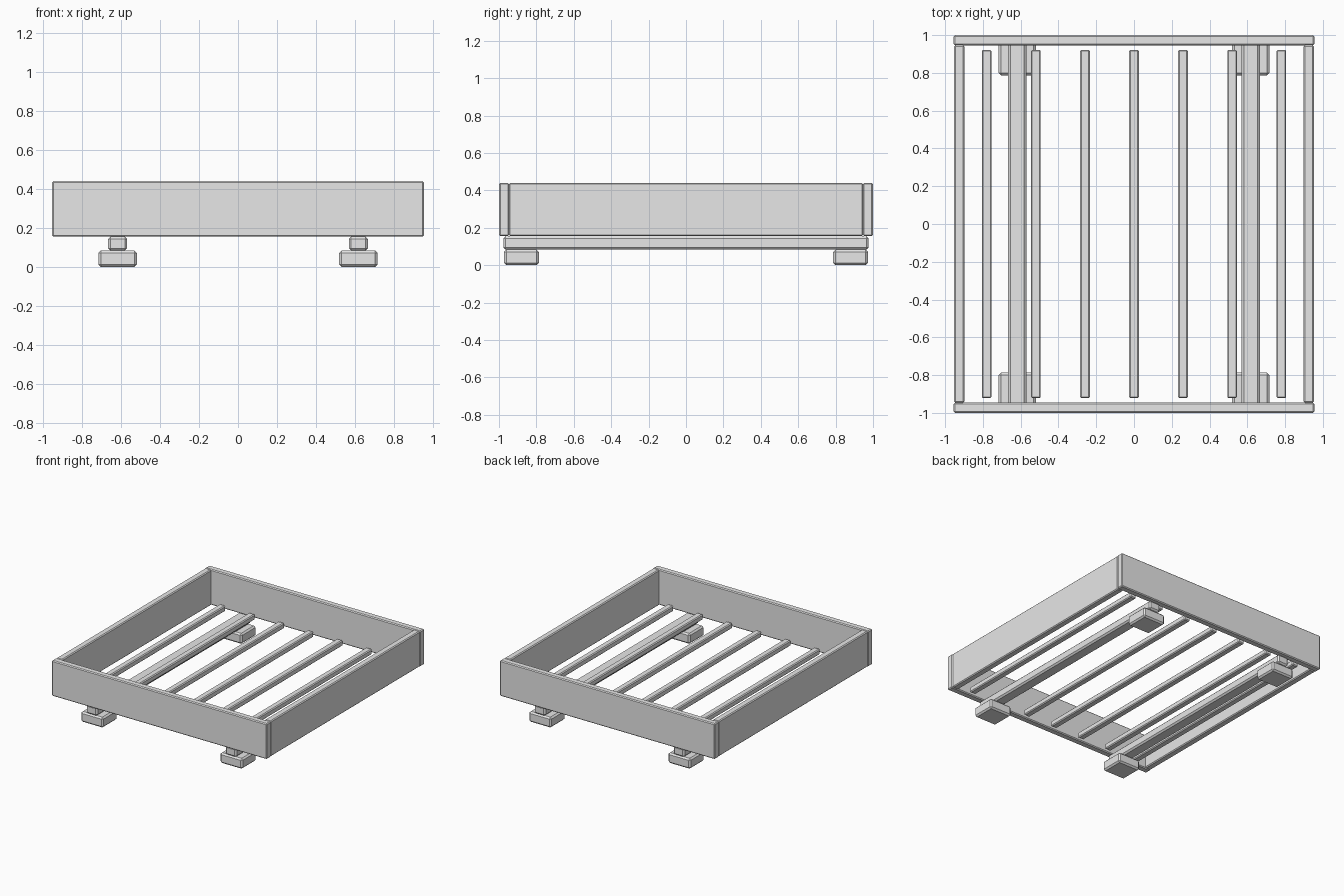
import bpy

cube = bpy.data.objects.get("Cube")
if cube:
    bpy.data.objects.remove(cube, do_unlink=True)

grey = bpy.data.materials.new("light_grey")
grey.use_nodes = True
grey.diffuse_color = (0.8, 0.8, 0.8, 1)
grey.node_tree.nodes["Principled BSDF"].inputs["Base Color"].default_value = (0.8, 0.8, 0.8, 1)


def board(name, x, y, z, bevel):
    """Chamfered box spanning the given (low, high) ranges."""
    bpy.ops.mesh.primitive_cube_add(size=1)
    obj = bpy.context.object
    obj.name = name
    spans = (x, y, z)
    obj.location = [(a + b) / 2 for a, b in spans]
    obj.scale = [b - a for a, b in spans]
    bpy.ops.object.transform_apply(location=False, rotation=False, scale=True)
    obj.data.materials.append(grey)
    mod = obj.modifiers.new("chamfer", 'BEVEL')
    mod.width = bevel
    mod.segments = 1
    return obj


def around(centre, width):
    return (centre - width / 2, centre + width / 2)


BASE, TOP = 0.155, 0.44

# Outer frame: end panels overlap the side panels
for label, s in (("front", -1), ("back", 1)):
    board(label + "_panel", (-0.955, 0.955), around(s * 0.973, 0.054), (BASE, TOP), 0.007)
for label, s in (("right", -1), ("left", 1)):
    board(label + "_panel", around(s * 0.925, 0.054), (-0.947, 0.947), (BASE, TOP), 0.007)

# Runners under the frame with a foot at each end
for side, sx in (("right", -1), ("left", 1)):
    board(side + "_runner", around(sx * 0.618, 0.097), (-0.977, 0.977), (0.083, BASE), 0.012)
    for end, sy in (("front", -1), ("back", 1)):
        board(f"{end}_{side}_foot", around(sx * 0.618, 0.197), around(sy * 0.88, 0.186),
              (0, 0.083), 0.012)

# Lengthwise slats
for i in range(-3, 4):
    board(f"slat_{i + 4}", around(i * 0.26, 0.052), (-0.922, 0.922), (BASE, 0.2), 0.007)
